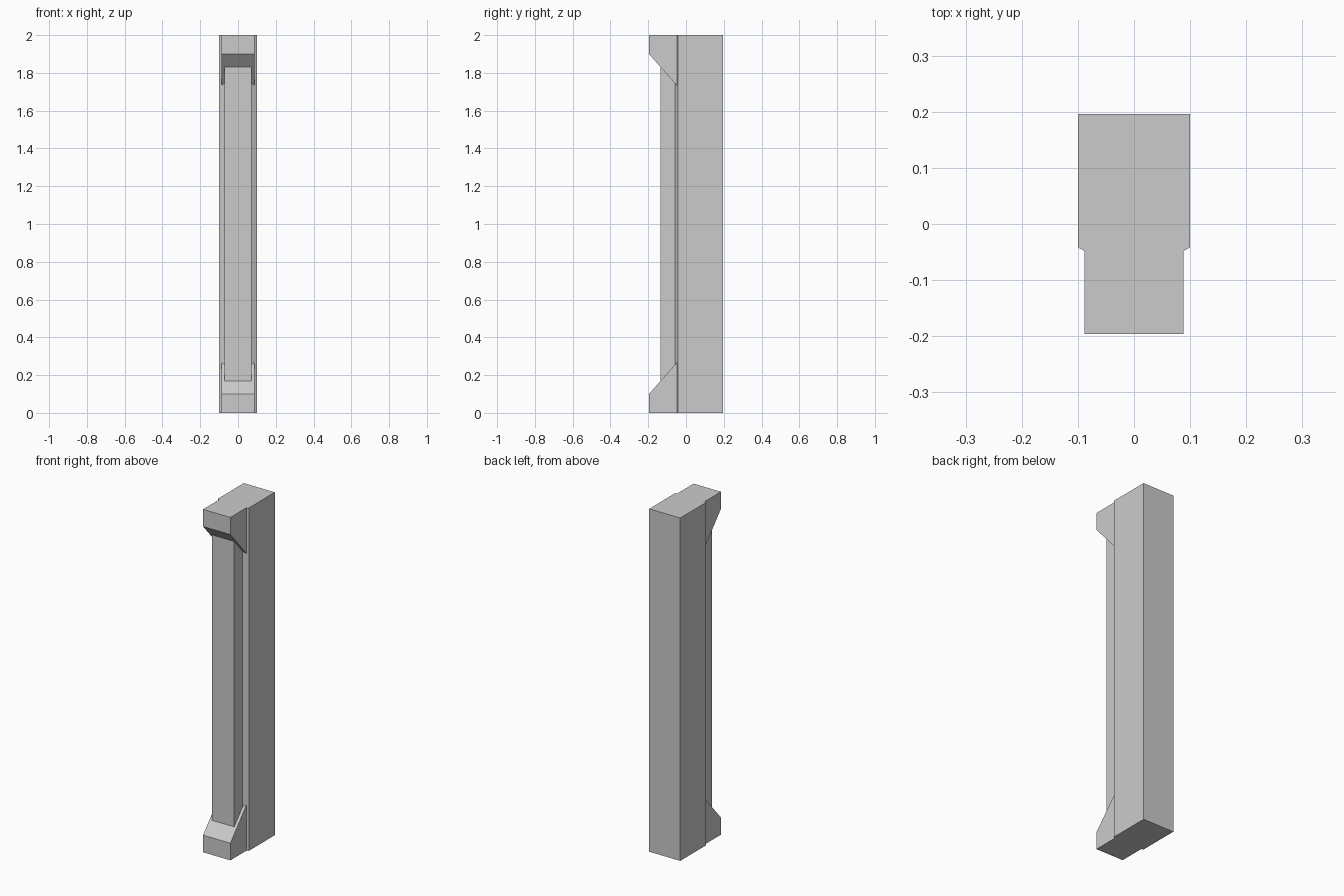
import bpy, bmesh
from mathutils import Vector

if "Cube" in bpy.data.objects:
    bpy.data.objects.remove(bpy.data.objects["Cube"])


def extrude(name, points, direction):
    """Closed prism from a planar outline swept along a direction."""
    bm = bmesh.new()
    face = bm.faces.new([bm.verts.new(p) for p in points])
    geo = bmesh.ops.extrude_face_region(bm, geom=[face])["geom"]
    moved = [g for g in geo if isinstance(g, bmesh.types.BMVert)]
    bmesh.ops.translate(bm, verts=moved, vec=Vector(direction))
    bmesh.ops.recalc_face_normals(bm, faces=bm.faces[:])
    mesh = bpy.data.meshes.new(name)
    bm.to_mesh(mesh)
    bm.free()
    obj = bpy.data.objects.new(name, mesh)
    bpy.context.collection.objects.link(obj)
    return obj


# Column: deep block, short flare, narrower raised front strip
half = [(0.1, 0.196), (0.1, -0.0415), (0.071, -0.058), (0.071, -0.136)]
outline = half + [(-x, y) for x, y in reversed(half)]
H = 2.0
extrude("column", [(x, y, 0) for x, y in outline], (0, 0, H))

# Sloped foot and matching cap bracket wrapping the front strip
W = 0.088
profile = [(-0.047, 0), (-0.196, 0), (-0.196, 0.1), (-0.047, 0.268)]
extrude("foot_bracket", [(-W, y, z) for y, z in profile], (2 * W, 0, 0))
extrude("cap_bracket", [(-W, y, H - z) for y, z in profile], (2 * W, 0, 0))
